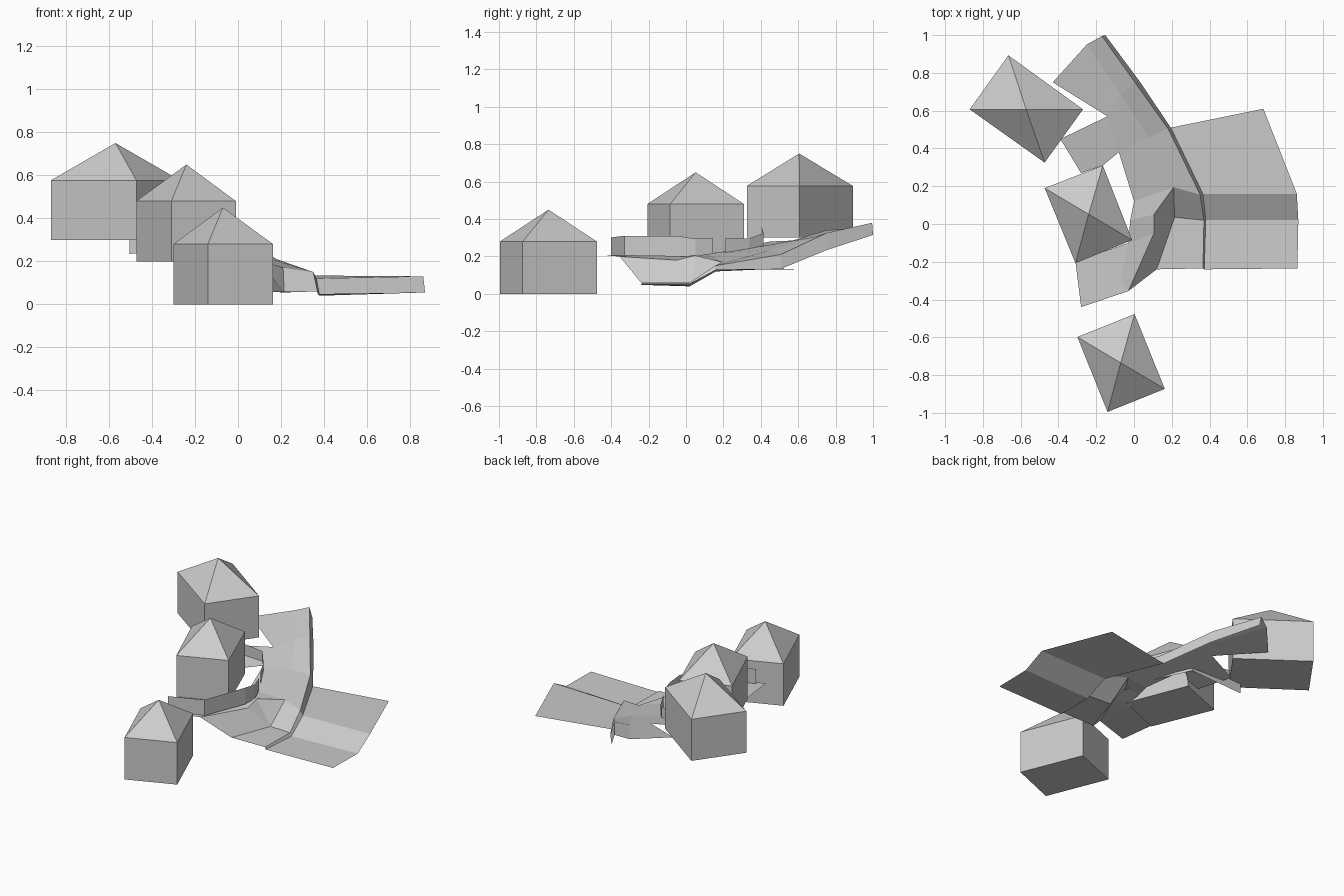
import bpy


def mesh(name, verts, faces):
    me = bpy.data.meshes.new(name)
    me.from_pydata(verts, [], faces)
    me.update()
    ob = bpy.data.objects.new(name, me)
    bpy.context.collection.objects.link(ob)
    return ob


def loft(name, *rows):
    """Quad strips between rows of equal length."""
    n = len(rows[0])
    verts = [p for row in rows for p in row]
    faces = [(r * n + i, r * n + i + 1, (r + 1) * n + i + 1, (r + 1) * n + i)
             for r in range(len(rows) - 1) for i in range(n - 1)]
    return mesh(name, verts, faces)


def house(name, corners, z0, z1, apex):
    """Closed box with a pyramid roof; corners run counter-clockwise."""
    verts = [(x, y, z) for z in (z0, z1) for x, y in corners] + [apex]
    faces = [(3, 2, 1, 0)]
    for i in range(4):
        j = (i + 1) % 4
        faces += [(i, j, 4 + j, 4 + i), (4 + i, 4 + j, 8)]
    mesh(name, verts, faces)


# Three stepped houses
house("lower_house", [(-.14, -.995), (.163, -.873), (.003, -.477), (-.30, -.598)],
      0, .28, (-.07, -.735, .45))
house("middle_house", [(-.31, -.207), (-.01, -.085), (-.165, .31), (-.473, .19)],
      .20, .48, (-.24, .052, .65))
house("upper_house", [(-.473, .325), (-.27, .607), (-.665, .893), (-.87, .607)],
      .30, .577, (-.57, .605, .75))

# Sloping road with a narrow kerb and outer drop
inner = [(-.25, .95, .355), (-.07, .69, .305), (.08, .455, .235),
         (.21, .195, .17), (.215, .035, .055), (.12, -.24, .06)]
outer = [(-.17, .995, .38), (.005, .75, .325), (.18, .505, .21),
         (.35, .155, .15), (.37, .02, .06), (.365, -.235, .06)]
shore = [(-.152, 1.0, .315), (.03, .755, .235), (.195, .51, .135),
         (.365, .16, .12), (.38, .02, .04), (.372, -.24, .048)]
loft("road", inner, outer, shore)

# Lower sheet beyond the road
loft("lower_ground", shore[2:],
     [(.685, .61, .13), (.862, .16, .13), (.87, .02, .055), (.865, -.235, .055)])

# Bank between the plaza and the dipping road
bank_top = [inner[3], (.105, .05, .205), (.105, -.05, .18), (-.03, -.355, .20)]
loft("bank", bank_top, [inner[3], inner[4], inner[4], inner[5]])

# Plaza around the middle house
loft("plaza", [inner[1], inner[2]] + bank_top,
     [(-.14, .57, .285), (-.08, .38, .25), (.0, .12, .215),
      (-.02, .02, .21), (-.03, -.10, .205), (-.07, -.30, .205)])
mesh("plaza_front", [(-.31, -.20, .205), (-.28, -.44, .205), (-.03, -.355, .20),
                     (-.07, -.30, .205), (-.03, -.10, .205)],
     [(0, 1, 2, 3, 4)])

# Approaches to the upper houses
mesh("upper_approach", [inner[0], (-.43, .75, .34), (-.14, .57, .285), inner[1]],
     [(0, 1, 2, 3)])
mesh("middle_approach", [(-.14, .57, .285), (-.39, .45, .28), (-.28, .27, .24),
                         (-.165, .31, .24), (-.08, .38, .25)], [(0, 1, 2, 3, 4)])


# Garden walls with a gateway between them
def wall(name, path):
    loft(name, [(x, y, a) for x, y, a, b in path], [(x, y, b) for x, y, a, b in path])


wall("front_wall", [(-.235, -.40, .205, .302), (-.015, -.33, .205, .31),
                    (.085, -.05, .20, .31), (.09, .05, .20, .295), (.055, .145, .215, .295)])
wall("back_wall", [(.02, .21, .22, .295), (-.05, .34, .225, .297),
                   (-.11, .415, .24, .325), (-.505, .40, .235, .37)])
